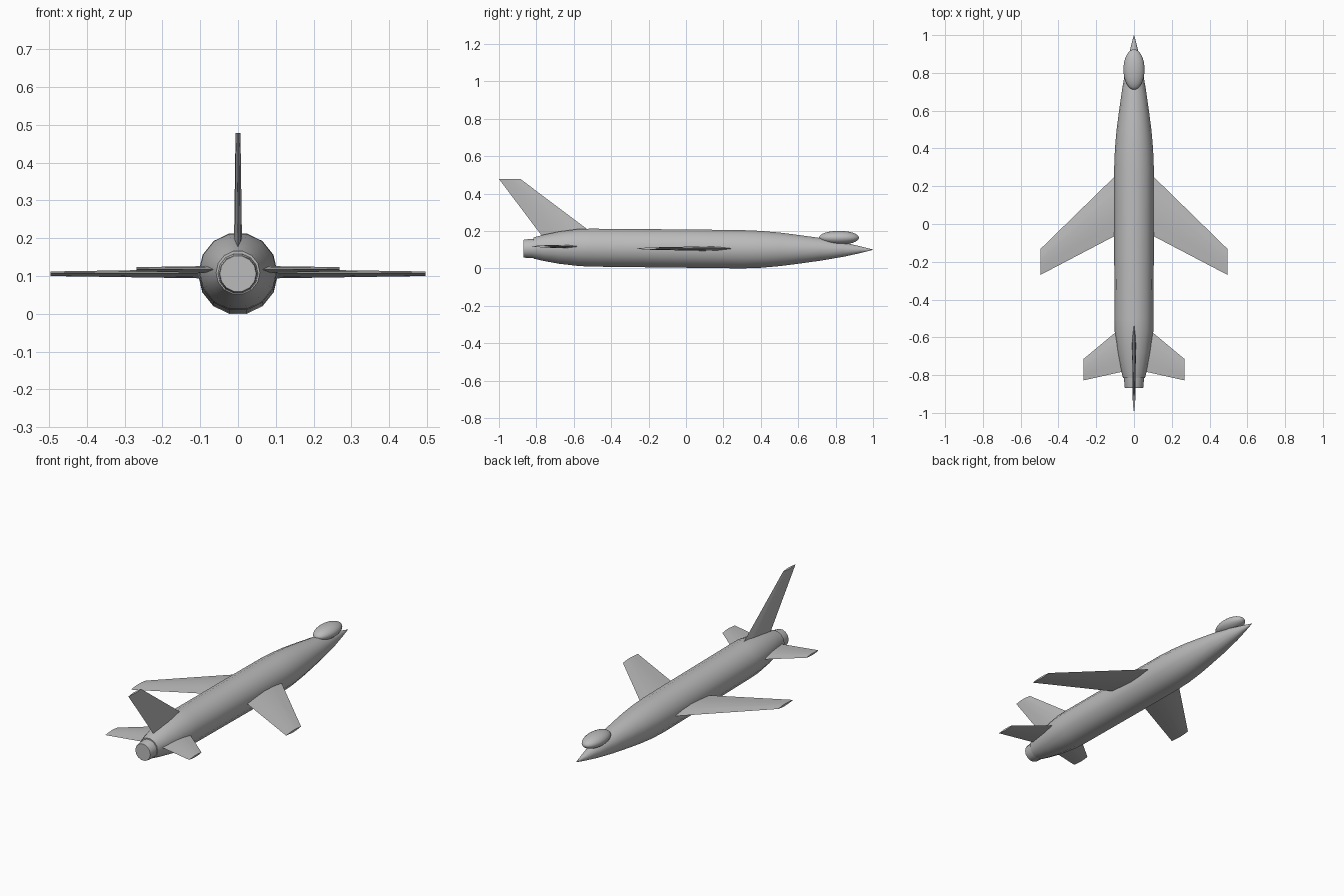
import bpy, bmesh, math
from mathutils import Vector

if "Cube" in bpy.data.objects:
    bpy.data.objects.remove(bpy.data.objects["Cube"])

grey = bpy.data.materials.new("plain grey")
grey.diffuse_color = (0.5, 0.5, 0.5, 1)
grey.use_nodes = True
grey.node_tree.nodes["Principled BSDF"].inputs["Base Color"].default_value = grey.diffuse_color


def finish(name, bm, smooth=35):
    bmesh.ops.recalc_face_normals(bm, faces=bm.faces[:])
    me = bpy.data.meshes.new(name)
    bm.to_mesh(me)
    bm.free()
    ob = bpy.data.objects.new(name, me)
    bpy.context.collection.objects.link(ob)
    me.materials.append(grey)
    bpy.ops.object.select_all(action='DESELECT')
    ob.select_set(True)
    bpy.context.view_layer.objects.active = ob
    bpy.ops.object.shade_smooth_by_angle(angle=math.radians(smooth))
    return ob


def loft(bm, rings):
    # Bridge matching point rings and cap both ends
    vs = [[bm.verts.new(p) for p in r] for r in rings]
    n = len(vs[0])
    for a, b in zip(vs, vs[1:]):
        for i in range(n):
            j = (i + 1) % n
            bm.faces.new((a[i], a[j], b[j], b[i]))
    bm.faces.new(vs[0])
    bm.faces.new(vs[-1])


def tube(name, stations, sides=14):
    # stations: (y, radius, centre height); flat side at the bottom
    bm = bmesh.new()
    rings = []
    for y, r, z in stations:
        rings.append([(r * math.cos(2 * math.pi * k / sides), y,
                       z + r * math.sin(2 * math.pi * k / sides)) for k in range(sides)])
    loft(bm, rings)
    return finish(name, bm)


def blade(name, root, tip, place):
    # root, tip: (span, leading y, trailing y, half thickness, thickness centre)
    bm = bmesh.new()
    rings = []
    for s, le, te, t, c in (root, tip):
        prof = [(0, 0), (0.25, .75), (0.5, 1), (0.75, .6), (1, 0),
                (0.75, -.6), (0.5, -1), (0.25, -.75)]
        rings.append([place(s, le + (te - le) * f, c + t * h) for f, h in prof])
    loft(bm, rings)
    return finish(name, bm)


# Fuselage and engine nozzle
tube("fuselage", [(-0.815, 0.058, 0.109), (-0.76, 0.072, 0.110), (-0.68, 0.088, 0.111),
                  (-0.57, 0.102, 0.112), (-0.50, 0.104, 0.111), (0.0, 0.105, 0.106),
                  (0.30, 0.105, 0.1025), (0.40, 0.101, 0.102), (0.50, 0.092, 0.102),
                  (0.60, 0.079, 0.102), (0.72, 0.062, 0.102), (0.84, 0.040, 0.101),
                  (0.93, 0.019, 0.1), (1.0, 0.001, 0.1)])
tube("engine_nozzle", [(-0.868, 0.048, 0.106), (-0.862, 0.050, 0.106), (-0.80, 0.054, 0.107)])

# Canopy
bm = bmesh.new()
bmesh.ops.create_uvsphere(bm, u_segments=24, v_segments=16, radius=1)
for v in bm.verts:
    v.co = Vector((v.co.x * 0.056, 0.818 + v.co.z * 0.107, 0.164 + v.co.y * 0.037))
finish("canopy", bm)

# Wings and tailplanes on both sides
for side, s in (("right", 1), ("left", -1)):
    flat = lambda a, y, t, s=s: (s * a, y, t)
    blade("wing_" + side, (0.04, 0.312, -0.031, 0.013, 0.106),
          (0.496, -0.133, -0.27, 0.006, 0.106), flat)
    blade("tailplane_" + side, (0.03, -0.517, -0.775, 0.010, 0.117),
          (0.268, -0.715, -0.828, 0.0055, 0.118), flat)

# Fin
blade("tail_fin", (0.16, -0.462, -0.76, 0.011, 0), (0.478, -0.885, -1.0, 0.0065, 0),
      lambda a, y, t: (t, y, a))
